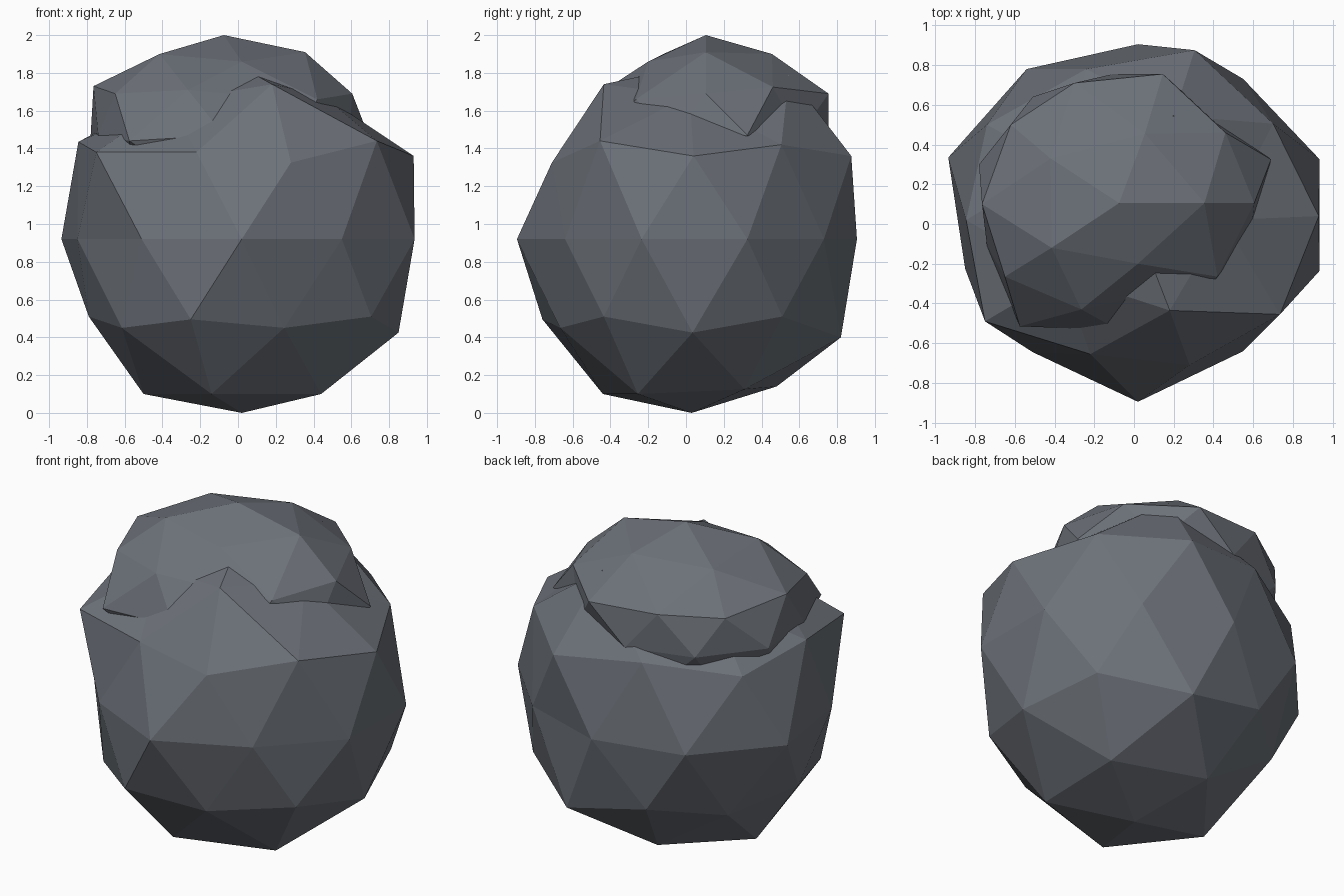
import bpy, bmesh, math
from mathutils import Vector

stone = bpy.data.materials.new("slate grey stone")
stone.diffuse_color = (0.15, 0.165, 0.19, 1)


def boulder(name, centre, size, rings):
    """Faceted icosphere whose rings of corners are nudged to chipped positions.
    Each ring: (unit height, first angle, angle step, default z, [(x, y[, z]) or None])."""
    bm = bmesh.new()
    bmesh.ops.create_icosphere(bm, subdivisions=2, radius=1)
    unit = [(v, v.co.normalized()) for v in bm.verts]
    for v, d in unit:
        v.co = Vector(c + s * k for c, s, k in zip(centre, size, d))
    for uz, start, step, z, points in rings:
        r = math.sqrt(max(0, 1 - uz * uz))
        for i, p in enumerate(points):
            if p is None:
                continue
            a = math.radians(start + i * step)
            d = Vector((r * math.cos(a), r * math.sin(a), uz))
            v = min(unit, key=lambda u: (u[1] - d).length)[0]
            v.co = (p[0], p[1], p[2] if len(p) > 2 else z)
    bmesh.ops.recalc_face_normals(bm, faces=bm.faces)
    mesh = bpy.data.meshes.new(name)
    bm.to_mesh(mesh)
    bm.free()
    mesh.materials.append(stone)
    ob = bpy.data.objects.new(name, mesh)
    bpy.context.collection.objects.link(ob)
    return ob


# large lower boulder
boulder("lower_boulder", (0, 0.02, 0.92), (0.92, 0.9, 0.92), [
    (-1, 0, 0, 0, [(0.02, 0.03)]),
    (-0.85, 36, 72, 0.1, [(0.43, 0.31, 0.125), (-0.14, 0.48, 0.14), (-0.5, 0.02),
                          (-0.14, -0.44), (0.44, -0.255)]),
    (-0.447, 36, 72, 0.51, [(0.7, 0.51), (-0.27, 0.78), (-0.79, 0.02),
                            (-0.25, -0.76, 0.495), (0.705, -0.435)]),
    (-0.526, 0, 72, 0.45, [(0.85, 0.035, 0.425), (0.25, 0.82, 0.4), (-0.62, 0.47),
                           (-0.615, -0.45), (0.245, -0.665)]),
    (0, 18, 36, 0.92, [(0.935, 0.325), (0.55, 0.73), (0.02, 0.905), (-0.54, 0.78),
                       (-0.935, 0.335), (-0.85, -0.225), (-0.51, -0.645),
                       (0.02, -0.895), (0.55, -0.64), (0.935, -0.235)]),
    (0.447, 0, 72, 1.36, [(0.93, 0.04), (0.305, 0.875), (-0.74, 0.5),
                          (-0.75, -0.49, 1.38), (0.28, -0.71, 1.325)]),
    (0.526, 36, 72, 1.42, [(0.7, 0.505), (-0.24, 0.78), (-0.845, 0.02, 1.435),
                           (-0.22, -0.655, 1.38), (0.735, -0.455, 1.44)]),
    (0.85, 0, 72, 1.68, [(0.45, 0.02), (0.2, 0.545, 1.79), (-0.38, 0.3),
                         (-0.36, -0.26, 1.65), (0.18, -0.435, 1.74)]),
    (1, 0, 0, 1.84, [(0, 0.03)]),
])

# smaller boulder sunk into the top of the lower one
boulder("upper_boulder", (-0.075, 0.105, 1.47), (0.68, 0.64, 0.53), [
    (1, 0, 0, 2, [(-0.075, 0.105)]),
    (0.85, 0, 72, 1.9, [(0.355, 0.105, 1.91), (0.055, 0.455), (-0.42, 0.33, 1.88),
                        (-0.415, -0.12), (0.02, -0.2, 1.86)]),
    (0.447, 0, 72, 1.69, [(0.605, 0.105), (0.145, 0.755), (-0.62, 0.5),
                          (-0.65, -0.265), (0.17, -0.33, 1.67)]),
    (0.526, 36, 72, 1.71, [(0.46, 0.46, 1.725), (-0.3, 0.71), (-0.765, 0.1, 1.73),
                           (-0.265, -0.43), (0.42, -0.265, 1.66)]),
    (0, 18, 36, 1.47, [(0.69, 0.325), (0.32, 0.6), (-0.105, 0.755), (-0.51, 0.64),
                       (-0.78, 0.3), (-0.74, -0.11), (-0.575, -0.515, 1.44), None,
                       None, (0.59, -0.05)]),
])
